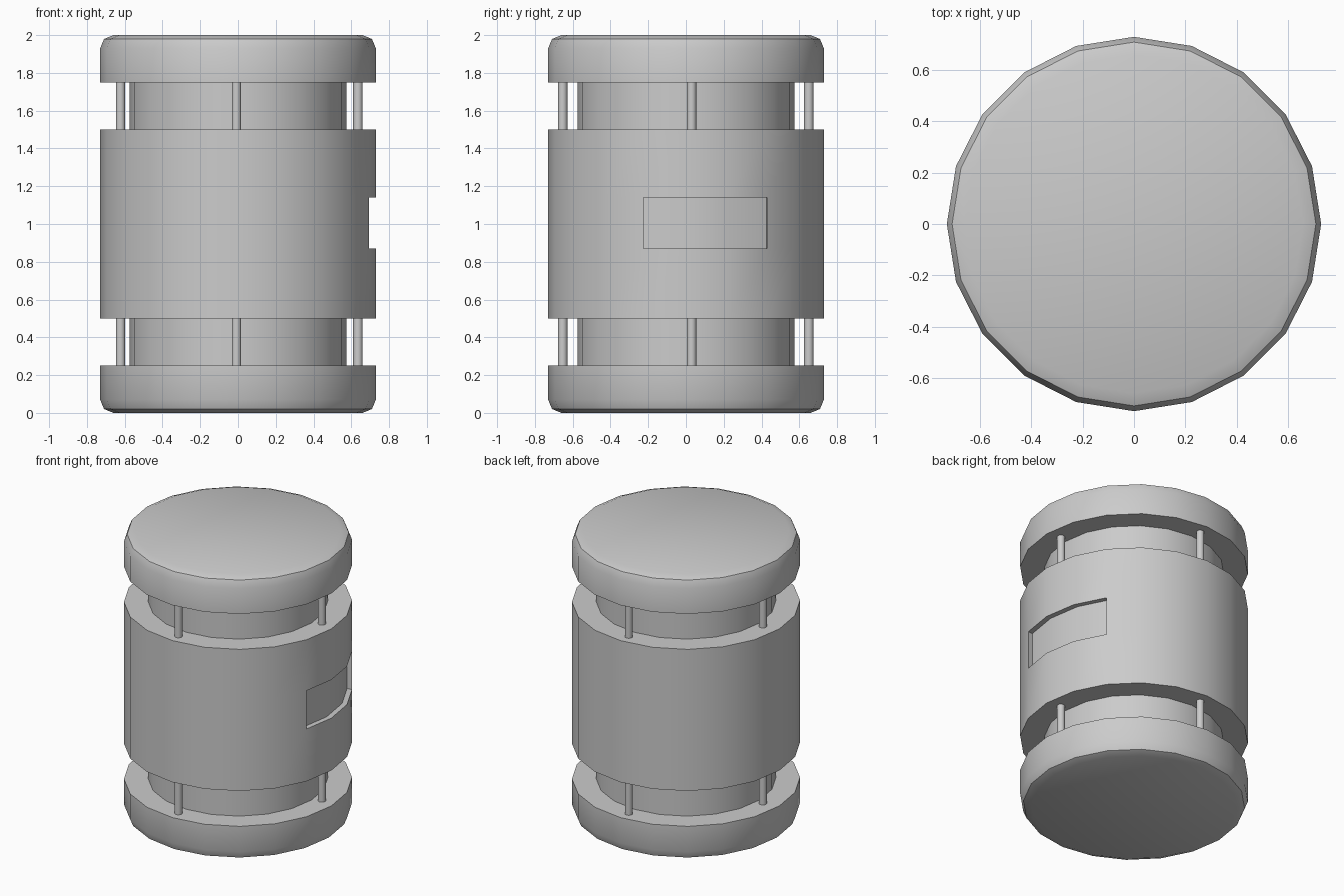
import bpy, bmesh
from math import cos, sin, atan2, pi, radians
from mathutils import Vector

if "Cube" in bpy.data.objects:
    bpy.data.objects.remove(bpy.data.objects["Cube"])

R = 0.73      # outer radius
SIDES = 20


def finish(bm, name):
    bmesh.ops.recalc_face_normals(bm, faces=bm.faces[:])
    mesh = bpy.data.meshes.new(name)
    bm.to_mesh(mesh)
    bm.free()
    ob = bpy.data.objects.new(name, mesh)
    bpy.context.collection.objects.link(ob)
    bpy.ops.object.select_all(action='DESELECT')
    ob.select_set(True)
    bpy.context.view_layer.objects.active = ob
    bpy.ops.object.shade_smooth_by_angle(angle=radians(30))
    return ob


def lathe(profile, sides=SIDES, x=0.0, y=0.0):
    """Closed solid of revolution from (radius, z) points."""
    bm = bmesh.new()
    rings = [[bm.verts.new((x + r * cos(2 * pi * i / sides),
                            y + r * sin(2 * pi * i / sides), z))
              for i in range(sides)] for r, z in profile]
    for a, b in zip(rings, rings[1:]):
        for i in range(sides):
            j = (i + 1) % sides
            bm.faces.new((a[i], a[j], b[j], b[i]))
    bm.faces.new(rings[0][::-1])
    bm.faces.new(rings[-1])
    return bm


# End caps with a two-step rounded outer rim
b = 0.07
cap = [(R, 1.75), (R, 2 - b), (R - 0.293 * b, 2 - 0.293 * b), (R - b, 2.0)]
finish(lathe(cap), "top_cap")
finish(lathe([(r, 2 - z) for r, z in reversed(cap)]), "bottom_cap")

# Inner core seen between the drum and the caps
finish(lathe([(0.575, 0.25), (0.575, 1.75)]), "inner_core")

# Main drum with a recessed panel three facets wide on the right side
bm = lathe([(R, 0.5), (R, 0.87), (R, 1.14), (R, 1.5)])
panel = []
for f in bm.faces:
    c = f.calc_center_median()
    ang = atan2(c.y, c.x)
    if 0.9 < c.z < 1.1 and len(f.verts) == 4 and radians(-18) < ang < radians(36):
        panel.append(f)
res = bmesh.ops.extrude_face_region(bm, geom=panel)
moved = [g for g in res["geom"] if isinstance(g, bmesh.types.BMVert)]
bmesh.ops.translate(bm, verts=moved, vec=Vector((-0.036, -0.003, 0)))
leftover = [f for f in panel if f.is_valid]
if leftover:
    bmesh.ops.delete(bm, geom=leftover, context='FACES')
finish(bm, "main_drum")

# Four thin rods joining caps and drum
for name, x, y in (("left", -0.622, 0.03), ("right", 0.635, 0.03),
                   ("front", -0.008, -0.653), ("back", -0.008, 0.65)):
    finish(lathe([(0.025, 0.25), (0.025, 1.75)], 16, x, y), name + "_rod")
